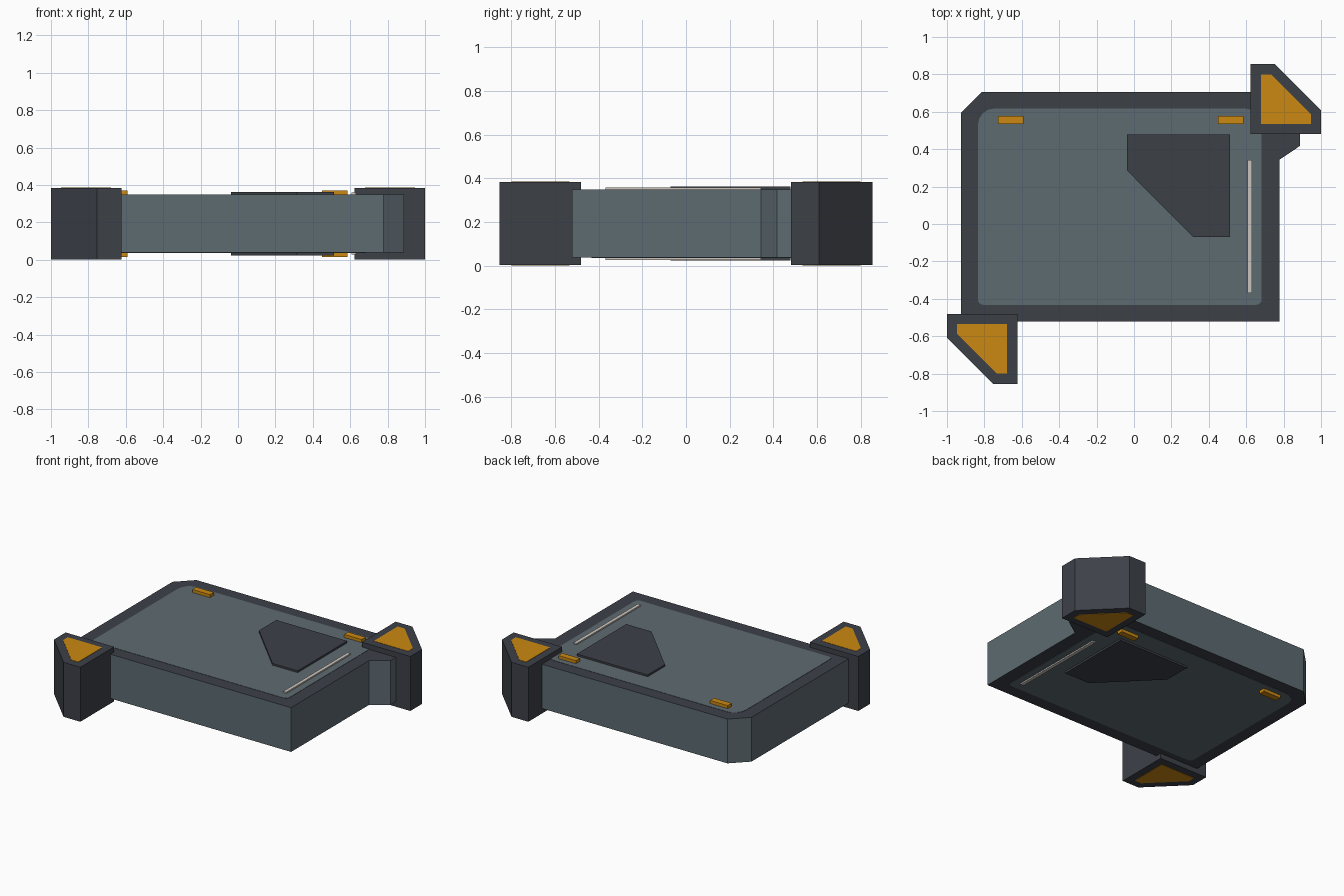
import bpy, bmesh, math

if "Cube" in bpy.data.objects:
    bpy.data.objects.remove(bpy.data.objects["Cube"])

ZC = 0.193  # mid height; both faces of the block mirror about it


def material(name, rgb):
    m = bpy.data.materials.new(name)
    m.diffuse_color = (*rgb, 1)
    m.use_nodes = True
    m.node_tree.nodes["Principled BSDF"].inputs["Base Color"].default_value = m.diffuse_color
    return m


slate = material("slate grey", (0.11, 0.145, 0.165))
dark = material("charcoal", (0.046, 0.052, 0.064))
amber = material("amber", (0.60, 0.25, 0.006))
pale = material("pale grey", (0.60, 0.56, 0.51))


def prism(name, outline, z0, z1, mat, cap_mat=None):
    """Extrude an xy outline from z0 to z1, optionally colouring the caps."""
    bm = bmesh.new()
    face = bm.faces.new([bm.verts.new((x, y, z0)) for x, y in outline])
    ext = bmesh.ops.extrude_face_region(bm, geom=[face])
    bmesh.ops.translate(bm, vec=(0, 0, z1 - z0),
                        verts=[v for v in ext["geom"] if isinstance(v, bmesh.types.BMVert)])
    bmesh.ops.recalc_face_normals(bm, faces=bm.faces)
    if cap_mat:
        for f in bm.faces:
            f.material_index = int(abs(f.normal.z) > 0.5)
    me = bpy.data.meshes.new(name)
    bm.to_mesh(me)
    bm.free()
    me.materials.append(mat)
    if cap_mat:
        me.materials.append(cap_mat)
    ob = bpy.data.objects.new(name, me)
    bpy.context.collection.objects.link(ob)
    return ob


def both_faces(name, outline, inner, outer, mat):
    """Same plate on the upper and the lower face."""
    prism(name + "_top", outline, ZC + inner, ZC + outer, mat)
    prism(name + "_bottom", outline, ZC - outer, ZC - inner, mat)


def rect(x0, x1, y0, y1):
    return [(x0, y0), (x1, y0), (x1, y1), (x0, y1)]


def rounded(x0, x1, y0, y1, radii, steps=4):
    """Rectangle with a radius per corner, anticlockwise from lower left."""
    pts = []
    corners = [(x0, y0, 1, 1), (x1, y0, -1, 1), (x1, y1, -1, -1), (x0, y1, 1, -1)]
    for i, ((x, y, sx, sy), r) in enumerate(zip(corners, radii)):
        for k in range(steps + 1):
            a = math.pi + (i + k / steps) * math.pi / 2
            pts.append((x + sx * r + r * math.cos(a), y + sy * r + r * math.sin(a)))
    return pts


# main slab: slate sides, charcoal rim on the faces
body = [(-0.925, -0.522), (0.777, -0.522), (0.777, 0.343), (0.888, 0.418),
        (0.888, 0.6), (0.78, 0.705), (-0.815, 0.705), (-0.925, 0.596)]
prism("body", body, ZC - 0.155, ZC + 0.155, slate, dark)

# slate panel within the rim
both_faces("face_panel", rounded(-0.835, 0.683, -0.432, 0.618, (0.03, 0.03, 0.09, 0.09)),
           0.150, 0.157, slate)

# raised cut-corner plate
both_faces("raised_plate", [(-0.037, 0.478), (-0.037, 0.286), (0.316, -0.07),
                            (0.512, -0.07), (0.512, 0.478)], 0.150, 0.170, dark)

# slim pale strip and the two amber tabs
both_faces("pale_strip", rect(0.608, 0.632, -0.368, 0.343), 0.150, 0.166, pale)
for side, x in (("left", -0.660), ("right", 0.517)):
    both_faces("amber_tab_" + side, rect(x - 0.068, x + 0.068, 0.534, 0.578), 0.150, 0.178, amber)

# corner bumpers with amber insets, repeated at the opposite corner
bumper = [(0.624, 0.48), (1.0, 0.48), (1.0, 0.609), (0.754, 0.855), (0.624, 0.855)]
inset = [(0.678, 0.534), (0.946, 0.534), (0.946, 0.586), (0.732, 0.80), (0.678, 0.80)]
for side, s in (("back", 1), ("front", -1)):
    prism(side + "_bumper", [(s * x, s * y) for x, y in bumper], ZC - 0.191, ZC + 0.191, dark)
    both_faces(side + "_bumper_inset", [(s * x, s * y) for x, y in inset], 0.187, 0.193, amber)
